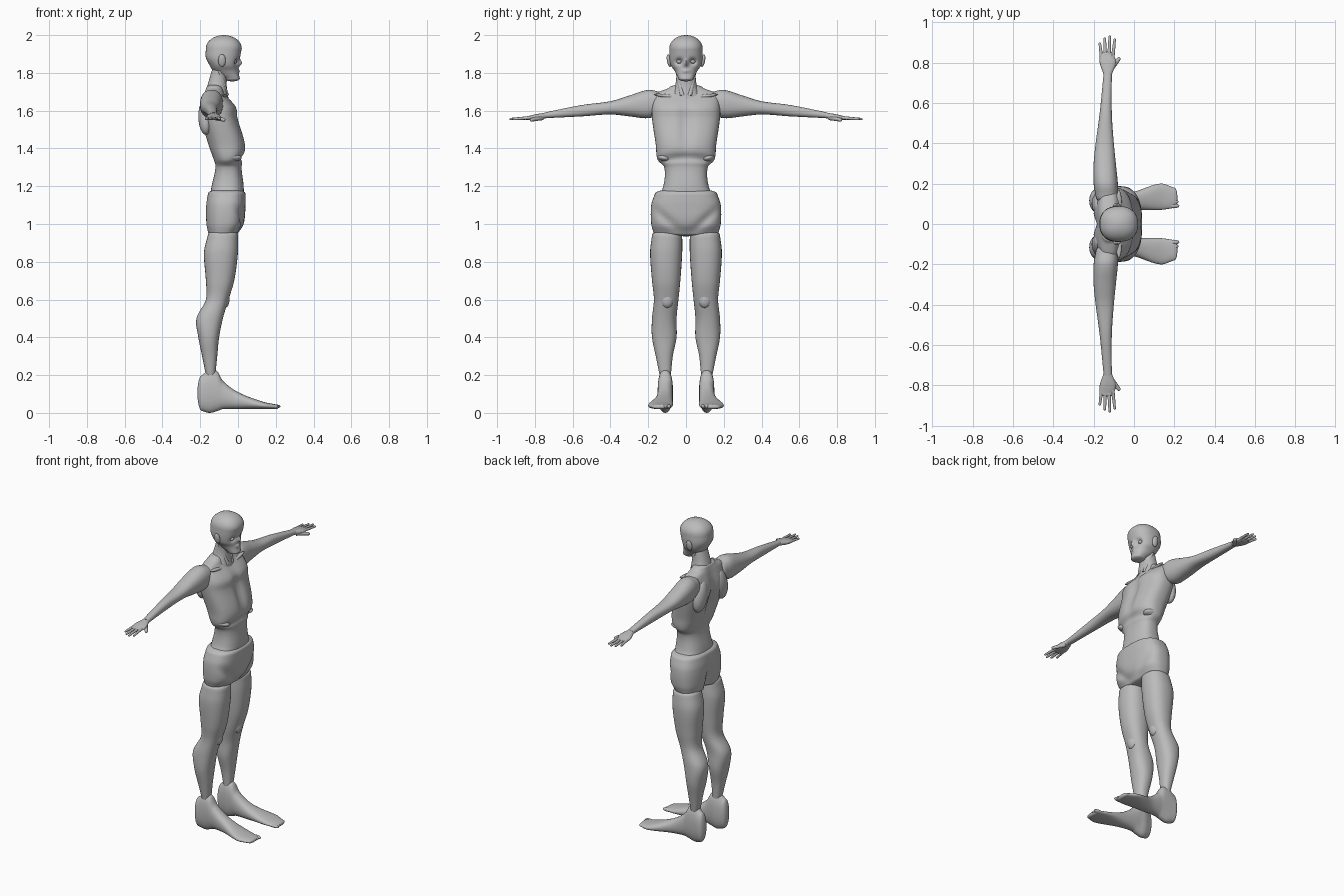
import bpy, bmesh
from math import sin, cos, pi, exp, tanh, radians
from mathutils import Vector, Matrix

cube = bpy.data.objects.get("Cube")
if cube:
    bpy.data.objects.remove(cube, do_unlink=True)

grey = bpy.data.materials.new("plain grey")
grey.use_nodes = True
colour = (.5, .5, .5, 1)
grey.diffuse_color = colour
for node in grey.node_tree.nodes:
    if node.type == 'BSDF_PRINCIPLED':
        node.inputs["Base Color"].default_value = colour


def finish(name, bm, mirrored):
    """Turn a bmesh into a smooth object, optionally mirrored across the body."""
    bmesh.ops.recalc_face_normals(bm, faces=bm.faces)
    mesh = bpy.data.meshes.new(name)
    bm.to_mesh(mesh)
    bm.free()
    mesh.materials.append(grey)
    for poly in mesh.polygons:
        poly.use_smooth = True
    mesh.set_sharp_from_angle(angle=radians(50))
    ob = bpy.data.objects.new(name, mesh)
    bpy.context.collection.objects.link(ob)
    if mirrored:
        mod = ob.modifiers.new("Mirror", 'MIRROR')
        mod.use_axis = (False, True, False)
        mod.use_mirror_merge = False


def smooth_rings(rings, steps):
    """Fill in cross-sections between the given ones with a smooth curve."""
    def slope(i, k):
        before, after = rings[max(i - 1, 0)], rings[min(i + 1, len(rings) - 1)]
        return (after[k] - before[k]) / (after[0] - before[0])

    out = []
    for i, (here, there) in enumerate(zip(rings, rings[1:])):
        gap = there[0] - here[0]
        for j in range(steps):
            s = j / steps
            ease = s * s * (3 - 2 * s)
            out.append([here[0] + gap * s] + [
                here[k] * (1 - ease) + there[k] * ease
                + gap * s * (1 - s) * ((1 - s) * slope(i, k) - s * slope(i + 1, k))
                for k in range(1, len(here))])
    return out + [list(rings[-1])]


def dome(ring, length, steps):
    """Rings that close one end along a quarter ellipse of the given length."""
    t, a0, a1, b0, b1 = ring
    out = []
    for i in range(1, steps + 1):
        angle = pi / 2 * i / (steps + .2)
        lose = (1 - cos(angle)) / 2
        da, db = (a1 - a0) * lose, (b1 - b0) * lose
        out.append([t + length * sin(angle), a0 + da, a1 - da, b0 + db, b1 - db])
    return out


def loft(name, rings, place, mirrored=False, start=0, end=0, power=2.3, segs=32, steps=6):
    """Rings are (t, a0, a1, b0, b1), or (t, a0, a1, half_width)."""
    rings = [r if len(r) == 5 else (*r[:3], -r[3], r[3]) for r in rings]
    rings = smooth_rings(rings, steps)
    first = dome(rings[0], -start, steps)[::-1] if start else []
    last = dome(rings[-1], end, steps) if end else []
    bm = bmesh.new()
    loops = []
    for t, a0, a1, b0, b1 in first + rings + last:
        loop = []
        for i in range(segs):
            c, s = cos(2 * pi * i / segs), sin(2 * pi * i / segs)
            u = abs(c) ** (2 / power) * (1 if c > 0 else -1)
            v = abs(s) ** (2 / power) * (1 if s > 0 else -1)
            loop.append(bm.verts.new(place(t, (a0 + a1 + (a1 - a0) * u) / 2,
                                           (b0 + b1 + (b1 - b0) * v) / 2)))
        loops.append(loop)
    for p, q in zip(loops, loops[1:]):
        for i in range(segs):
            n = (i + 1) % segs
            bm.faces.new((p[i], p[n], q[n], q[i]))
    bm.faces.new(loops[0])
    bm.faces.new(loops[-1])
    finish(name, bm, mirrored)


def blob(name, centre, size, tilt=0):
    """A pair of ellipsoids, tilted about the front-to-back direction."""
    bm = bmesh.new()
    matrix = (Matrix.Translation(centre) @ Matrix.Rotation(radians(tilt), 4, 'X')
              @ Matrix.Diagonal((*size, 1)))
    bmesh.ops.create_uvsphere(bm, u_segments=20, v_segments=12, radius=1, matrix=matrix)
    finish(name, bm, True)


def taper(name, base, tip, radius):
    """A pair of round rods that thin out towards the tip."""
    base, tip = Vector(base), Vector(tip)
    across = (tip - base).cross(Vector((1, 0, 1))).normalized()
    other = (tip - base).cross(across).normalized()

    def along(t, a, b):
        return base.lerp(tip, t) + across * a + other * b

    thin = radius * .7
    loft(name, [(0, -radius, radius, radius), (.9, -thin, thin, thin)],
         along, True, end=.1, segs=12)


def bump(value, centre, width):
    return exp(-((value - centre) / width) ** 2)


def upright(t, a, b):
    return (a, b, t)


def sideways(t, a, b):
    return (a, t, b)


def forward(t, a, b):
    return (t, a, b)


# Head: eye sockets, nose and lips are pressed into the front of the loft
def face(z, x, y):
    front = max(0, tanh((x + .06) / .03))
    socket = bump(abs(y), .036, .018) * bump(z, 1.86, .016)
    nose = bump(y, 0, .011) * bump(z, 1.85, .018)
    lips = bump(y, 0, .02) * bump(z, 1.81, .01)
    return (x + front * (.02 * nose + .01 * lips - .022 * socket), y, z)


loft("head", [
    (1.77, -.07, .01, .04), (1.81, -.13, 0, .06), (1.84, -.15, 0, .08),
    (1.88, -.17, .01, .088), (1.93, -.17, .02, .088)],
    face, start=.015, end=.07, segs=72, steps=8)
blob("eye", (-.02, .036, 1.86), (.014, .014, .011))
blob("ear", (-.085, .09, 1.865), (.02, .011, .034), -10)

# Neck, with a tendon on each side of the throat
loft("neck", [(1.66, -.18, -.05, .09), (1.74, -.16, -.06, .056), (1.84, -.13, -.05, .05)],
     upright)
taper("neck_tendon", (-.06, .02, 1.68), (-.1, .05, 1.82), .012)


# Torso: spine and breastbone grooves, and the arch under the ribs
def torso_shape(z, x, y):
    side = tanh((x + .08) / .04)
    groove = bump(z, 1.52, .13) * bump(y, 0, .03)
    arch = max(0, side) * bump(z, 1.35 - y * y, .02)
    return (x - side * groove * (.03 if side < 0 else .02) - .015 * arch, y, z)


loft("torso", [
    (1.14, -.15, .03, .15), (1.2, -.14, .03, .12), (1.3, -.12, .02, .115),
    (1.34, -.13, .03, .15), (1.42, -.16, .04, .16), (1.56, -.2, 0, .18),
    (1.62, -.2, -.01, .18), (1.69, -.18, -.07, .16), (1.72, -.17, -.08, .09)],
    torso_shape, end=.02, power=2.5, segs=64)
blob("shoulder_blade", (-.17, .1, 1.57), (.04, .055, .1), 14)
blob("collar_bone", (-.075, .09, 1.675), (.015, .08, .01), 8)
blob("rib_edge", (-.04, .115, 1.35), (.06, .037, .02), 10)


# Pelvis: buttock cleft at the back, groin creases at the front
def pelvis_shape(z, x, y):
    side = tanh((x + .07) / .04)
    cleft = .035 * bump(y, 0, .03) * bump(z, .97, .1)
    crease = .016 * bump(abs(y), z - .92, .03) * bump(z, 1.02, .06)
    return (x - side * (cleft if side < 0 else crease), y, z)


loft("pelvis", [
    (.95, -.16, 0, .17), (1, -.17, .03, .184), (1.1, -.17, .04, .184),
    (1.16, -.16, .04, .165)],
    pelvis_shape, start=.015, end=.03, power=2.6, segs=64)

# Legs with thigh, knee and calf
loft("leg", [
    (.2, -.17, -.12, .08, .14), (.3, -.19, -.11, .07, .16),
    (.4, -.21, -.1, .05, .18), (.5, -.22, -.08, .05, .18),
    (.6, -.17, -.05, .04, .17), (.7, -.17, -.02, .03, .18),
    (.85, -.18, 0, .02, .19), (.94, -.16, 0, .02, .18)], upright, True, end=.03)
blob("kneecap", (-.07, .1, .6), (.025, .035, .045))

# Feet and toes
loft("foot", [
    (-.19, .08, .15, .01, .2), (-.15, .07, .15, 0, .23), (-.11, .07, .15, .01, .22),
    (-.08, .07, .15, .02, .17), (0, .07, .16, .02, .11), (.13, .07, .2, .02, .06),
    (.2, .08, .18, .02, .045)], forward, True, start=.025, end=.015)
for i, name in enumerate(("big", "second", "middle", "fourth", "little")):
    blob(name + "_toe", (.195 - .004 * i * i, .09 + .02 * i, .034), (.03, .012, .011))

# Arms from shoulder to wrist
loft("arm", [
    (.14, -.19, -.08, 1.58, 1.7), (.2, -.2, -.08, 1.56, 1.71),
    (.3, -.2, -.09, 1.57, 1.68), (.4, -.19, -.1, 1.58, 1.65),
    (.55, -.17, -.11, 1.57, 1.63), (.75, -.15, -.11, 1.56, 1.59)],
    sideways, True, start=.04)

# Hand: flat palm, four fanned fingers and a thumb
loft("palm", [
    (.74, -.15, -.11, 1.56, 1.59), (.8, -.17, -.09, 1.55, 1.58),
    (.84, -.17, -.1, 1.55, 1.57)], sideways, True, end=.015)
reaches = {"little": .9, "ring": .925, "middle": .935, "index": .92}
for i, (name, reach) in enumerate(reaches.items()):
    taper(name + "_finger", (-.16 + .018 * i, .82, 1.563), (-.17 + .025 * i, reach, 1.555), .009)
taper("thumb", (-.12, .76, 1.563), (-.07, .825, 1.55), .013)
